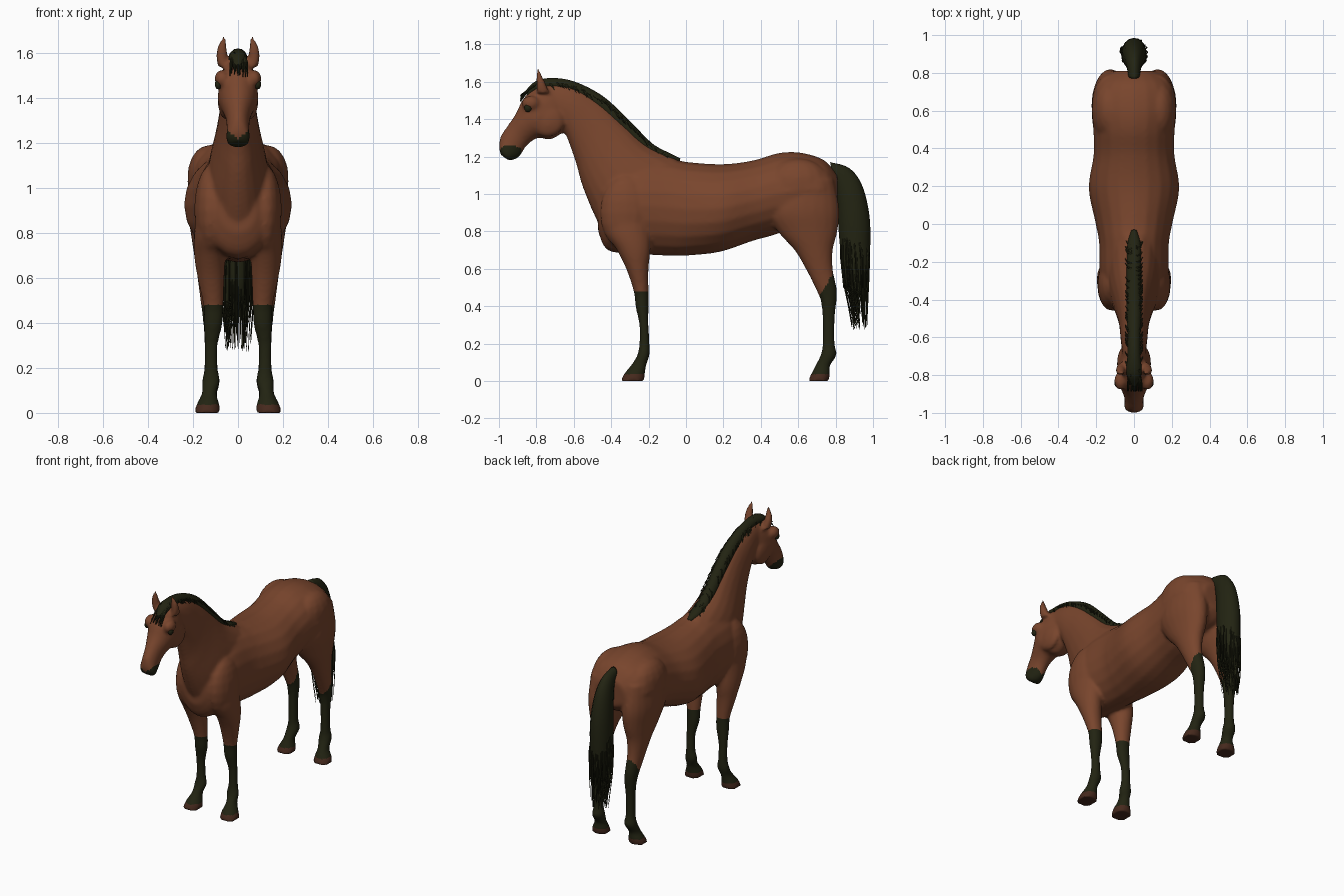
import bpy
import bmesh
import math
import random
from mathutils import Vector

random.seed(4)
cube = bpy.data.objects.get("Cube")
if cube:
    bpy.data.objects.remove(cube)


def make_material(name, rgb):
    mat = bpy.data.materials.new(name)
    mat.use_nodes = True
    mat.diffuse_color = (*rgb, 1)
    shader = mat.node_tree.nodes["Principled BSDF"]
    shader.inputs["Base Color"].default_value = (*rgb, 1)
    shader.inputs["Roughness"].default_value = 0.8
    return mat


coat = make_material("chestnut coat", (0.19, 0.06, 0.026))
dark = make_material("black hair", (0.016, 0.017, 0.006))
horn = make_material("brown hoof", (0.06, 0.022, 0.012))


def spline(a, b, c, d, t):
    """Smooth curve between b and c."""
    return 0.5 * (2 * b + (c - a) * t + (2 * a - 5 * b + 4 * c - d) * t * t
                  + (3 * b - a - 3 * c + d) * t ** 3)


def loft(bm, rings, side=1, sides=20, steps=5):
    """Ellipses in centimetres: two outline points (y, z), half width, x centre."""
    rings = [[v / 100 for v in r] for r in rings]
    rows = []
    last = len(rings) - 1
    for i in range(last):
        quad = [rings[max(0, min(last, i + k))] for k in (-1, 0, 1, 2)]
        for s in range(steps + (i == last - 1)):
            rows.append([spline(*v, s / steps) for v in zip(*quad)])
    loops = []
    for y0, z0, y1, z1, w, x in rows:
        loop = []
        for k in range(sides):
            a = math.tau * k / sides
            c, s = (1 + math.cos(a)) / 2, math.sin(a)
            loop.append(bm.verts.new((side * (x + w * s), y1 + (y0 - y1) * c,
                                      z1 + (z0 - z1) * c)))
        loops.append(loop)
    faces = [bm.faces.new(loops[0]), bm.faces.new(loops[-1])]
    for p, q in zip(loops, loops[1:]):
        for k in range(sides):
            j = (k + 1) % sides
            faces.append(bm.faces.new((p[k], p[j], q[j], q[k])))
    bmesh.ops.recalc_face_normals(bm, faces=faces)


def ball(bm, centre, size):
    made = bmesh.ops.create_uvsphere(bm, u_segments=16, v_segments=10, radius=1)
    for v in made["verts"]:
        v.co = Vector(centre) + Vector(size) * v.co


def finish(name, bm, *mats):
    mesh = bpy.data.meshes.new(name)
    bm.to_mesh(mesh)
    bm.free()
    for m in mats:
        mesh.materials.append(m)
    mesh.shade_smooth()
    obj = bpy.data.objects.new(name, mesh)
    bpy.context.collection.objects.link(obj)
    return obj


def strands(name, paths, depth):
    """Thin tapering locks of hair."""
    curve = bpy.data.curves.new(name, "CURVE")
    curve.dimensions = "3D"
    curve.bevel_depth = depth
    curve.bevel_resolution = 0
    curve.materials.append(dark)
    for path in paths:
        sp = curve.splines.new("POLY")
        sp.points.add(len(path) - 1)
        for i, (p, co) in enumerate(zip(sp.points, path)):
            p.co = (*co, 1)
            p.radius = 1 - 0.7 * i / (len(path) - 1)
    obj = bpy.data.objects.new(name, curve)
    bpy.context.collection.objects.link(obj)


# Trunk, neck and head
trunk = [(-47, 100, -47, 80, 8, 0), (-41, 112, -42, 70, 15, 0),
         (-27, 119, -29, 68, 18, 0), (-10, 119, -10, 67, 18.5, 0),
         (2, 117, 0, 67, 20.5, 0), (20, 116, 18, 69, 24, 0),
         (36, 118, 36, 75, 21.5, 0), (50, 122, 47, 78, 21.5, 0),
         (62, 122, 60, 83, 22.5, 0), (74, 118, 74, 86, 20, 0),
         (81, 110, 81, 92, 11, 0)]
neck = [(-74, 160, -67, 136, 6, 0), (-60, 158, -64, 131, 7, 0),
        (-46, 150, -59, 117, 8, 0), (-33, 138, -56, 106, 10, 0),
        (-20, 126, -51, 93, 13, 0), (-5, 119, -44, 78, 15, 0)]
head = [(-73, 160, -62, 137, 6, 0), (-80, 158, -67, 132, 8, 0),
        (-87, 151, -73, 129, 9, 0), (-91, 143, -79, 130, 7.5, 0),
        (-95, 137, -85, 126, 5.5, 0), (-99, 131, -89, 120, 5, 0),
        (-100, 125, -93, 118, 5.3, 0), (-99, 121, -95, 118, 3.5, 0)]
# Legs: height, front edge, back edge, x centre, half width
fore = [(95, -45, -20, 11, 7), (80, -43, -19, 12, 7.5), (70, -37, -19, 12.5, 7),
        (60, -32, -20, 12, 6), (48, -28, -20, 11, 4.5), (40, -27, -20, 11, 4.2),
        (30, -25, -20, 12, 3), (20, -25, -19.5, 12, 3), (14, -26, -19.5, 12, 4),
        (9, -29, -21, 12.8, 3.2), (4, -33, -22, 13.3, 5), (0, -35, -22, 13.7, 6)]
hind = [(108, 50, 79, 12, 9), (92, 43, 82, 12.5, 10), (80, 49, 81, 12.5, 8.5),
        (70, 58, 78.5, 13, 6.5), (60, 64, 78.5, 13, 5), (50, 69, 80.5, 12.5, 4.2),
        (43, 72, 80.5, 12, 3.8), (33, 73, 79.5, 12, 3), (20, 73, 79.5, 12, 3),
        (14, 72, 80.5, 12, 4), (8, 69, 77, 12.8, 3.4), (4, 67, 77, 13.3, 5),
        (0, 65, 76.5, 13.7, 6)]
ear = [(-80, 154, -73, 154, 2, 7), (-80, 159, -75, 159, 2.6, 7.2),
       (-80, 163, -77, 163, 2, 7), (-79.5, 168, -78.8, 168, 0.5, 6.2)]

bm = bmesh.new()
for part in (trunk, neck, head):
    loft(bm, part)
for side in (1, -1):
    for leg in (fore, hind):
        loft(bm, [(f, z, b, z, w, x) for z, f, b, x, w in leg], side)
    loft(bm, ear, side)
    ball(bm, (side * 0.07, -0.83, 1.485), (0.035, 0.05, 0.04))     # brow
    ball(bm, (side * 0.055, -0.74, 1.39), (0.035, 0.09, 0.085))     # cheek
    ball(bm, (side * 0.12, -0.32, 0.9), (0.075, 0.14, 0.2))         # shoulder
    ball(bm, (side * 0.13, 0.6, 1.05), (0.095, 0.17, 0.14))         # haunch

# Fuse the parts into one smooth skin
rough = finish("body_rough", bm)
fuse = rough.modifiers.new("fuse", "REMESH")
fuse.mode = "VOXEL"
fuse.voxel_size = 0.011
soft = rough.modifiers.new("soften", "SMOOTH")
soft.factor = 0.5
soft.iterations = 5
bm = bmesh.new()
bm.from_object(rough, bpy.context.evaluated_depsgraph_get())
bpy.data.objects.remove(rough)

# Dark stockings and muzzle, brown hooves
for f in bm.faces:
    x, y, z = f.calc_center_median()
    f.smooth = True
    stocking = z < 0.48 if y < 0 else z < 0.43 + (y - 0.7) * 1.7
    muzzle = y < -0.87 and z < 1.215 + abs(x) * 0.9
    if z < 0.035:
        f.material_index = 2
    elif (stocking and z < 0.62) or muzzle:
        f.material_index = 1
finish("body", bm, coat, dark, horn)

# Eyes
for side, label in ((1, "left"), (-1, "right")):
    bm = bmesh.new()
    ball(bm, (side * 0.088, -0.845, 1.46), (0.015, 0.02, 0.022))
    finish(label + "_eye", bm, dark)

# Mane with loose locks
crest = [(-86, 155, -84, 151, 2, 0), (-80, 160.5, -78, 155, 4, 0),
         (-70, 162, -69, 155, 3.5, 0), (-58, 159.5, -61, 152, 3.5, 0),
         (-44, 152, -49, 145, 4, 0), (-31, 140, -36, 133, 4, 0),
         (-18, 127, -23, 121, 4, 0), (-9, 122, -11, 117, 3.5, 0),
         (-3, 119, -4, 116, 1.5, 0)]
bm = bmesh.new()
loft(bm, crest, sides=12)
finish("mane", bm, dark)
locks = []
for i in range(90):
    k = random.uniform(1, len(crest) - 2)
    a, b = crest[int(k)], crest[int(k) + 1]
    y, z = [(a[n] + (b[n] - a[n]) * (k % 1)) / 100 - 0.005 for n in (0, 1)]
    s = random.choice((-1, 1))
    locks.append([(s * 0.012, y, z), (s * 0.035, y + 0.01, z - 0.022),
                  (s * 0.047, y + 0.03, z - random.uniform(0.04, 0.06))])
strands("mane_locks", locks, 0.006)

# Forelock
fringe = []
for i in range(24):
    x = random.uniform(-0.04, 0.04)
    fringe.append([(x * 0.6, -0.77, 1.605), (x, -0.84, 1.56),
                   (x * 1.1, -0.885, random.uniform(1.49, 1.53))])
strands("forelock", fringe, 0.007)

# Tail with ragged strands
bm = bmesh.new()
loft(bm, [(77, 117, 79, 108, 3, 0), (87, 114, 80, 102, 4, 0),
          (94, 105, 81, 92, 5.5, 0), (98, 89, 81.5, 82, 6.5, 0),
          (98.5, 72, 82.5, 70, 6.5, 0), (97.5, 57, 84, 57, 5, 0),
          (95, 46, 88, 46, 2, 0)], sides=14)
finish("tail", bm, dark)
hairs = []
for i in range(170):
    a, r = random.uniform(0, math.tau), random.uniform(0.5, 1)
    x, y = r * math.cos(a), r * math.sin(a)
    end = random.uniform(0.27, 0.52)
    hairs.append([(x * 0.055, 0.895 + y * 0.07, 0.84),
                  (x * 0.075, 0.905 + y * 0.08, 0.65),
                  (x * 0.075, 0.91 + y * 0.07, 0.5),
                  (x * 0.06, 0.925 + y * 0.045, end)])
strands("tail_strands", hairs, 0.005)
